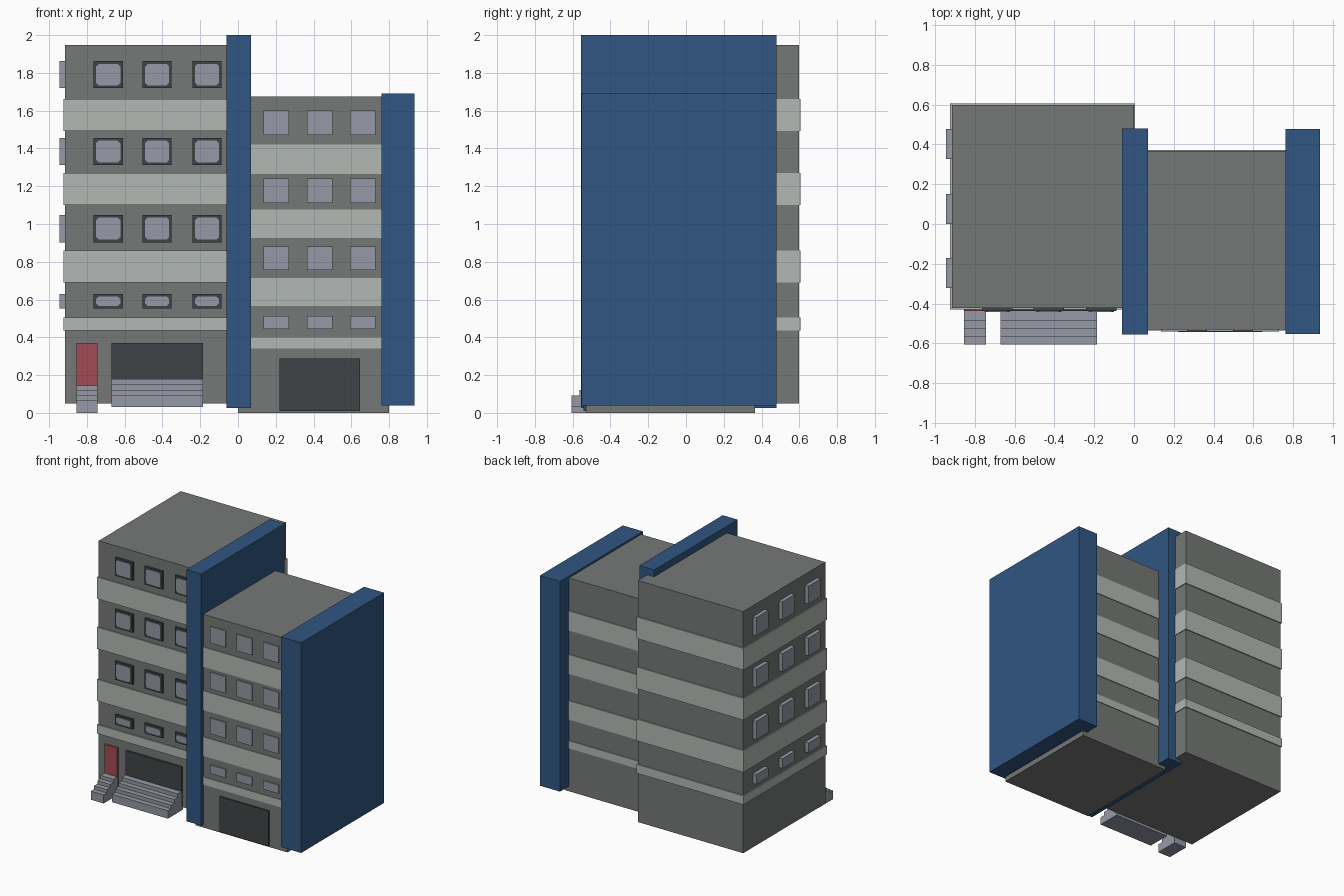
import bpy, bmesh

if "Cube" in bpy.data.objects:
    bpy.data.objects.remove(bpy.data.objects["Cube"])


def mat(name, r, g, b):
    lin = lambda c: ((c / 255 + 0.055) / 1.055) ** 2.4
    m = bpy.data.materials.new(name)
    m.diffuse_color = (lin(r), lin(g), lin(b), 1)
    m.use_nodes = True
    m.node_tree.nodes["Principled BSDF"].inputs["Base Color"].default_value = m.diffuse_color
    return m


GREY = mat("wall grey", 117, 121, 118)
PALE = mat("pale band", 179, 184, 179)
BLUE = mat("blue panel", 48, 86, 130)
GLASS = mat("glass grey", 150, 153, 166)
DARK = mat("dark frame", 64, 67, 71)
RED = mat("red door", 160, 76, 84)


def finish(name, bm, material):
    me = bpy.data.meshes.new(name)
    bmesh.ops.recalc_face_normals(bm, faces=bm.faces)
    bm.to_mesh(me)
    bm.free()
    me.materials.append(material)
    ob = bpy.data.objects.new(name, me)
    bpy.context.collection.objects.link(ob)
    return ob


def box(name, x, y, z, material):
    bm = bmesh.new()
    bmesh.ops.create_cube(bm, size=1)
    for v in bm.verts:
        v.co = [r[0] if c < 0 else r[1] for c, r in zip(v.co, (x, y, z))]
    return finish(name, bm, material)


def prism(name, pts, axis, a, b, material):
    """Extrude a 2D outline along x (outline in y,z) or y (outline in x,z)."""
    place = (lambda p, t: (t, p[0], p[1])) if axis == "x" else (lambda p, t: (p[0], t, p[1]))
    bm = bmesh.new()
    f = bm.faces.new([bm.verts.new(place(p, a)) for p in pts])
    ext = bmesh.ops.extrude_face_region(bm, geom=[f])
    shift = tuple(q - p for p, q in zip(place((0, 0), a), place((0, 0), b)))
    bmesh.ops.translate(bm, vec=shift, verts=[v for v in ext["geom"] if isinstance(v, bmesh.types.BMVert)])
    return finish(name, bm, material)


def stairs(name, x, base, first, rise):
    # four treads climbing towards the wall
    y, z = -0.605, base + first
    pts = [(-0.42, base), (y, base)]
    for i in range(4):
        pts += [(y, z), (y + 0.04, z)]
        y, z = y + 0.04, z + rise
    pts[-1] = (-0.42, pts[-1][1])
    prism(name, pts, "x", x[0], x[1], GLASS)


# Main blocks
box("left_block", (-0.915, 0.0), (-0.422, 0.597), (0.05, 1.947), GREY)
box("right_block", (0.0, 0.80), (-0.53, 0.366), (0.0, 1.675), GREY)

# Floor bands wrapping both blocks
for z in ((1.493, 1.663), (1.10, 1.27), (0.69, 0.86), (0.435, 0.505)):
    box("left_band", (-0.923, 0.006), (-0.43, 0.605), z, PALE)
for z in ((1.265, 1.42), (0.925, 1.077), (0.565, 0.715), (0.34, 0.40)):
    box("right_band", (0.002, 0.798), (-0.535, 0.372), z, PALE)

# Blue fin walls
box("middle_fin_wall", (-0.06, 0.07), (-0.556, 0.48), (0.025, 2.0), BLUE)
box("end_fin_wall", (0.76, 0.935), (-0.552, 0.478), (0.04, 1.69), BLUE)

# Left block windows: framed on the front, plain boxes on the side
for z0, z1 in ((1.72, 1.862), (1.312, 1.455), (0.903, 1.048), (0.552, 0.63)):
    for cx in (-0.687, -0.428, -0.164):
        box("window_frame", (cx - 0.077, cx + 0.077), (-0.438, -0.41), (z0, z1), DARK)
        w, c = 0.064, 0.014
        a, b = z0 + 0.014, z1 - 0.014
        pts = [(cx - w + c, a), (cx + w - c, a), (cx + w, a + c), (cx + w, b - c),
               (cx + w - c, b), (cx - w + c, b), (cx - w, b - c), (cx - w, a + c)]
        prism("window_glass", pts, "y", -0.434, -0.441, GLASS)
    for cy in (-0.247, 0.076, 0.402):
        box("side_window", (-0.945, -0.90), (cy - 0.075, cy + 0.075), (z0, z1), GLASS)

# Right block windows
for z in ((1.47, 1.60), (1.11, 1.24), (0.757, 0.88), (0.445, 0.512)):
    for cx in (0.202, 0.432, 0.661):
        box("right_window", (cx - 0.067, cx + 0.067), (-0.539, -0.52), z, GLASS)

# Doors
box("red_door", (-0.855, -0.743), (-0.438, -0.41), (0.06, 0.37), RED)
box("wide_door", (-0.67, -0.185), (-0.438, -0.41), (0.06, 0.37), DARK)
box("garage_door", (0.22, 0.645), (-0.543, -0.52), (0.01, 0.287), DARK)

# Entrance stairs
stairs("small_stairs", (-0.855, -0.743), 0.0, 0.067, 0.026)
stairs("wide_stairs", (-0.67, -0.185), 0.03, 0.062, 0.029)
